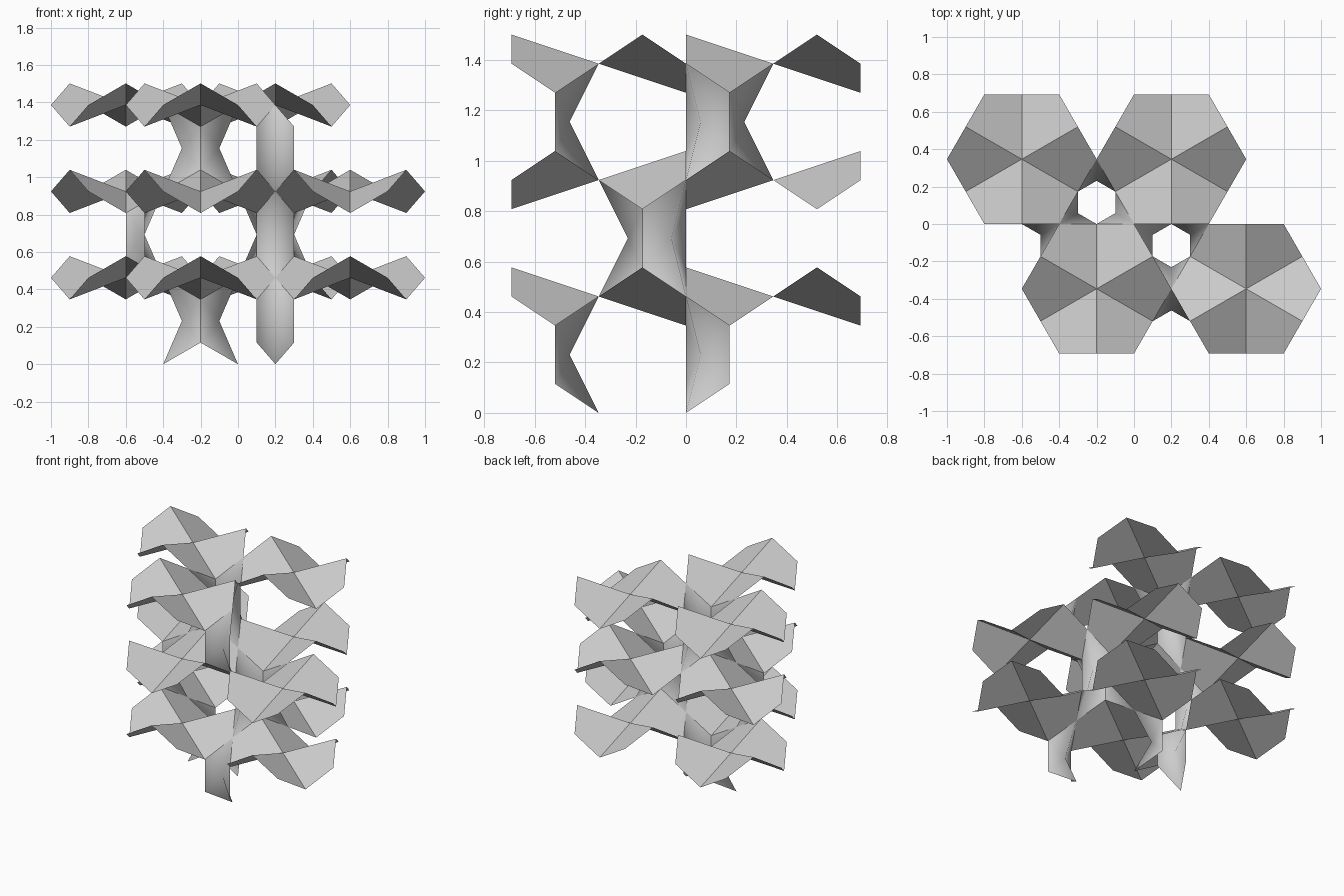
import bpy
from math import sin, cos, pi, sqrt
from mathutils import Vector

cube = bpy.data.objects.get("Cube")
if cube:
    bpy.data.objects.remove(cube)

R = 0.4                    # hexagon radius
H = R / (2 * sqrt(3))      # wave height
STEP = 4 * H               # distance between layers
ROW = R * sqrt(3) / 2      # hexagon apothem

grey = bpy.data.materials.new("light_grey")
grey.use_nodes = True
grey.diffuse_color = (0.6, 0.6, 0.6, 1)
grey.node_tree.nodes["Principled BSDF"].inputs["Base Color"].default_value = (0.6, 0.6, 0.6, 1)


def add_mesh(name, verts, faces, smooth):
    mesh = bpy.data.meshes.new(name)
    mesh.from_pydata(verts, [], faces)
    mesh.materials.append(grey)
    for p in mesh.polygons:
        p.use_smooth = smooth
    obj = bpy.data.objects.new(name, mesh)
    bpy.context.collection.objects.link(obj)


def polar(center, radius, angle, z):
    return Vector((center[0] + radius * cos(angle), center[1] + radius * sin(angle), z))


def wavy_hexagon(name, center, layer):
    """Six flat kites whose edge midpoints alternate up and down."""
    z = layer * STEP
    sign = 1 if layer % 2 else -1
    verts = [Vector((*center, z))]
    for i in range(6):
        verts.append(polar(center, R, i * pi / 3, z))
        wave = sign * (H if i % 2 == 0 else -H)
        verts.append(polar(center, ROW, (i + 0.5) * pi / 3, z + wave))
    faces = [(0, 2 * i + 2, (2 * i + 2) % 12 + 1, (2 * i + 3) % 12 + 1) for i in range(6)]
    add_mesh(name, verts, faces, False)


def strut(name, corner, level):
    """Curved six-sided web joining a corner to the one a layer above."""
    low, high = level * STEP, (level + 1) * STEP
    # Open towards alternating triangular gaps
    if level % 2:
        aim = {"back": pi / 2, "left": 7 * pi / 6, "centre": -pi / 6,
               "right": 7 * pi / 6, "front": pi / 2}[name]
    else:
        aim = {"back": -pi / 2, "left": pi / 6, "centre": 5 * pi / 6,
               "right": pi / 6, "front": -pi / 2}[name]
    a, b = aim - pi / 6, aim + pi / 6
    verts = [polar(corner, H, aim, (low + high) / 2),
             polar(corner, 0, 0, low),
             polar(corner, R / 2, b, low + H),
             polar(corner, R / 2, b, high - H),
             polar(corner, 0, 0, high),
             polar(corner, R / 2, a, high - H),
             polar(corner, R / 2, a, low + H)]
    faces = [(0, i + 1, (i + 1) % 6 + 1) for i in range(6)]
    add_mesh(f"{name}_strut_{level + 1}", verts, faces, True)


# Stacked hexagon layers; the top one has three panels
panels = {"back_left": (-1.5 * R, ROW), "back_right": (R / 2, ROW),
          "front_left": (-R / 2, -ROW), "front_right": (1.5 * R, -ROW)}
for layer in (1, 2, 3):
    for name, center in panels.items():
        if layer < 3 or name != "front_right":
            wavy_hexagon(f"{name}_panel_{layer}", center, layer)

# Struts under each layer
corners = {"back": (-R / 2, ROW), "left": (-R, 0), "centre": (0, 0),
           "right": (R, 0), "front": (R / 2, -ROW)}
levels = [("left", "centre", "front"),
          ("left", "centre", "right", "front"),
          ("back", "left", "centre", "front")]
for level, names in enumerate(levels):
    for name in names:
        strut(name, corners[name], level)
